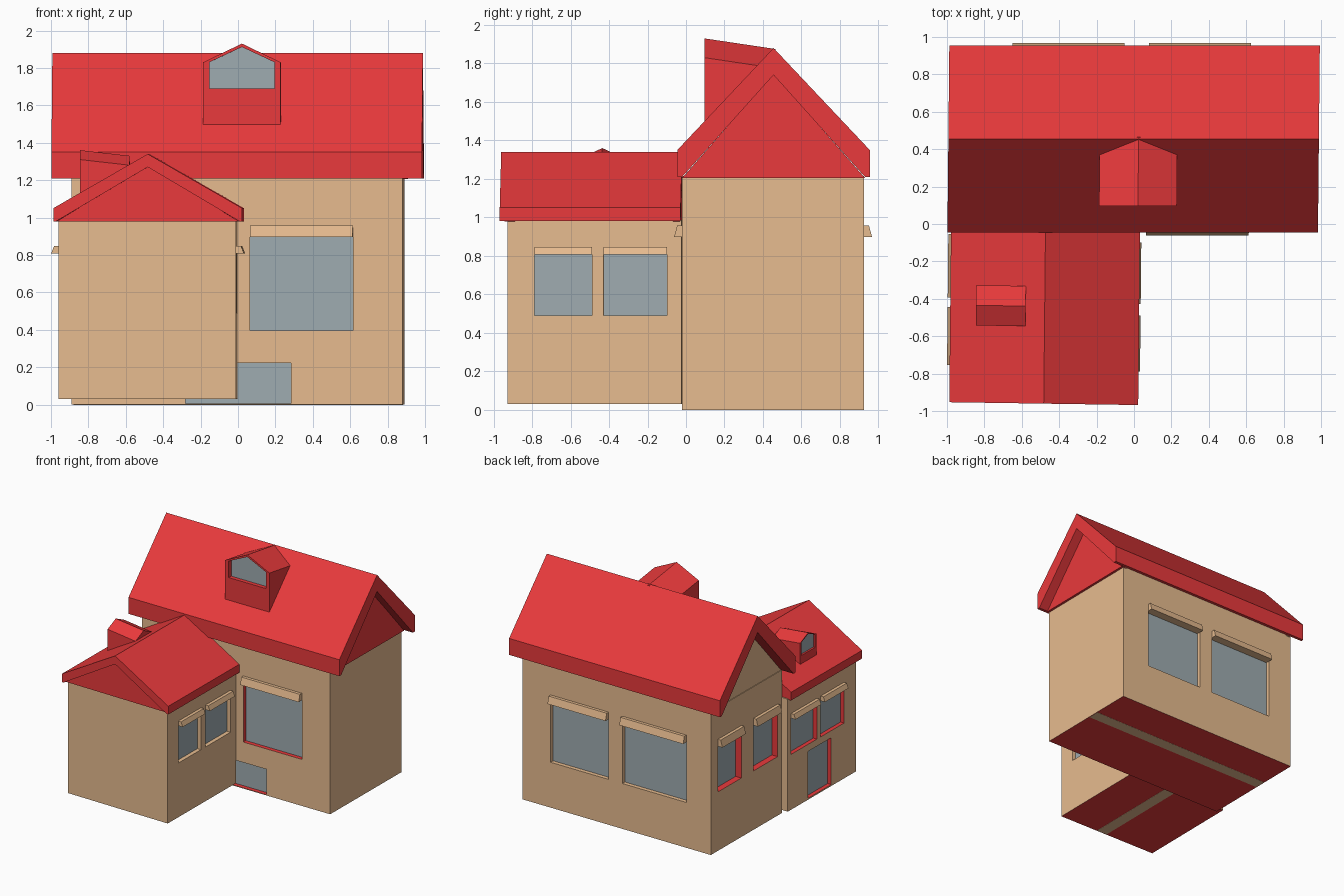
import bpy, bmesh, math
from mathutils import Matrix

if "Cube" in bpy.data.objects:
    bpy.data.objects.remove(bpy.data.objects["Cube"])


def material(name, rgb):
    m = bpy.data.materials.new(name)
    m.diffuse_color = (*rgb, 1)
    m.use_nodes = True
    m.node_tree.nodes["Principled BSDF"].inputs["Base Color"].default_value = m.diffuse_color
    return m


RED = material("roof_red", (0.82, 0.042, 0.045))
TAN = material("wall_tan", (0.80, 0.50, 0.275))
GLASS = material("window_grey", (0.347, 0.413, 0.44))


def prism(name, pts, axis, a0, a1, mat, floor=None):
    """Extrude a profile: (y,z) along x or (x,z) along y."""
    bm = bmesh.new()
    ends = []
    for a in (a0, a1):
        ends.append([bm.verts.new((a, p, z) if axis == 'x' else (p, a, z)) for p, z in pts])
    n = len(pts)
    for e in ends:
        bm.faces.new(e)
    for i in range(n):
        j = (i + 1) % n
        bm.faces.new((ends[0][i], ends[0][j], ends[1][j], ends[1][i]))
    bmesh.ops.recalc_face_normals(bm, faces=bm.faces)
    if floor:
        for f in bm.faces:
            f.material_index = int(f.normal.z < -0.9)
    me = bpy.data.meshes.new(name)
    bm.to_mesh(me)
    bm.free()
    me.materials.append(mat)
    if floor:
        me.materials.append(floor)
    ob = bpy.data.objects.new(name, me)
    bpy.context.collection.objects.link(ob)
    return ob


def rect(p0, p1, z0, z1):
    return [(p0, z0), (p1, z0), (p1, z1), (p0, z1)]


def cut(ob, cutter):
    cutter.hide_render = True
    bpy.context.view_layer.objects.active = ob
    mod = ob.modifiers.new("opening", 'BOOLEAN')
    mod.operation, mod.object, mod.solver = 'DIFFERENCE', cutter, 'EXACT'
    mod.material_mode = 'TRANSFER'
    bpy.ops.object.modifier_apply(modifier=mod.name)
    bpy.data.objects.remove(cutter)


def opening(name, wall, axis, pos, out, u0, u1, z0, z1, mat, depth=0.04, lintel=True, h=0.06):
    """Recessed pane in a wall at pos; axis is the direction the opening runs along."""
    back = pos - out * depth
    cut(wall, prism("cutter", rect(back, pos + out * 0.05, z0, z1), axis, u0, u1, mat))
    prism(name + "_pane", rect(back - out * 0.01, back + out * 0.006, z0 - 0.004, z1 + 0.004),
          axis, u0 - 0.004, u1 + 0.004, GLASS)
    if lintel:
        b = z1 - 0.003
        prism(name + "_lintel", [(pos - out * 0.01, b), (pos + out * 0.042, b),
              (pos + out * 0.026, b + h), (pos - out * 0.01, b + h)], axis, u0, u1, TAN)


def gable_roof(name, axis, c, half, a0, a1, z0, z1, z2, inner, z3):
    prism(name, [(c - half, z0), (c - half, z1), (c, z2), (c + half, z1), (c + half, z0),
                 (c + inner, z0), (c, z3), (c - inner, z0)], axis, a0, a1, RED)


def dormer(name, loc, turn, w, length, base, eave, apex, drop, sill, border):
    """House-shaped dormer facing local -y, its roof falling toward the back."""
    def house(inset, low):
        x = w / 2 - inset
        return [(-x, low), (x, low), (x, eave), (0, apex - inset * 0.55), (-x, eave)]
    body = prism(name, house(0, base), 'y', 0, length, RED)
    for v in body.data.vertices:
        if v.co.y > 0.01:
            v.co.z -= drop if v.co.z > base + 0.01 else 0
    d = w * 0.09
    cut(body, prism("cutter", house(border, sill), 'y', -0.05, d, RED))
    pane = prism(name + "_pane", house(border - 0.002, sill - 0.002), 'y', d - 0.004, d + 0.004, GLASS)
    m = Matrix.Translation(loc) @ Matrix.Rotation(turn, 4, 'Z')
    for ob in (body, pane):
        ob.data.transform(m)


# Walls with red undersides
main = prism("main_walls", rect(-0.02, 0.925, 0, 1.215), 'x', -0.89, 0.88, TAN, RED)
wing = prism("wing_walls", rect(-0.95, -0.002, 0.03, 0.985), 'y', -0.92, -0.015, TAN, RED)
prism("main_floor_strip", rect(0.49, 0.59, -0.001, 0.01), 'x', -0.885, 0.875, TAN)
prism("wing_floor_strip", rect(-0.47, -0.37, 0.029, 0.04), 'y', -0.915, -0.02, TAN)

# Roofs and gable infills
gable_roof("main_roof", 'x', 0.455, 0.5, -0.997, 0.984, 1.21, 1.35, 1.88, 0.475, 1.74)
gable_roof("wing_roof", 'y', -0.473, 0.505, -0.96, -0.02, 0.98, 1.05, 1.34, 0.49, 1.27)
main_gable = [(-0.02, 1.205), (0.93, 1.205), (0.455, 1.745)]
prism("main_gable_left", main_gable, 'x', -0.885, -0.84, TAN)
prism("main_gable_right", main_gable, 'x', 0.85, 0.9, RED)
wing_gable = [(-0.963, 0.978), (0.017, 0.978), (-0.473, 1.275)]
prism("wing_gable_front", wing_gable, 'y', -0.935, -0.88, RED)
prism("wing_gable_back", wing_gable, 'y', -0.06, -0.025, RED)

# Main house openings
opening("front_window", main, 'x', -0.02, -1, 0.064, 0.614, 0.395, 0.90, RED)
opening("front_door", main, 'x', -0.02, -1, -0.28, 0.283, 0.006, 0.222, RED, lintel=False)
for i, (u0, u1) in enumerate([(-0.66, -0.06), (0.07, 0.615)]):
    opening(f"back_window_{i}", main, 'x', 0.925, 1, u0, u1, 0.385, 0.90, TAN)
for i, (u0, u1) in enumerate([(0.52, 0.83), (0.04, 0.36)]):
    opening(f"left_window_{i}", main, 'y', -0.89, -1, u0, u1, 0.50, 0.89, RED, 0.06)

# Wing openings
for i, (u0, u1) in enumerate([(-0.78, -0.48), (-0.42, -0.09)]):
    opening(f"wing_right_window_{i}", wing, 'y', -0.002, 1, u0, u1, 0.49, 0.81, TAN, h=0.04)
    opening(f"wing_left_window_{i}", wing, 'y', -0.95, -1, u0 + 0.02, u1 + 0.03, 0.50, 0.81, RED, h=0.04)
opening("wing_left_door", wing, 'y', -0.95, -1, -0.59, -0.28, 0.042, 0.44, RED, lintel=False)

# Dormers
dormer("main_dormer", (0.02, 0.095, 0), 0, 0.415, 0.37, 1.49, 1.83, 1.93, 0.055, 1.69, 0.033)
dormer("wing_dormer", (-0.84, -0.44, 0), -math.pi / 2, 0.215, 0.265, 1.13, 1.31, 1.36, 0.03, 1.2, 0.018)

# Slightly off-square plan: the cross walls lean in plan, the wing front too
for ob in bpy.context.collection.objects:
    shear = Matrix.Identity(4)
    shear[0][1] = 0.01
    if ob.name.startswith("wing"):
        shear[1][0], shear[1][3] = -0.015, -0.0075
    ob.data.transform(shear)
